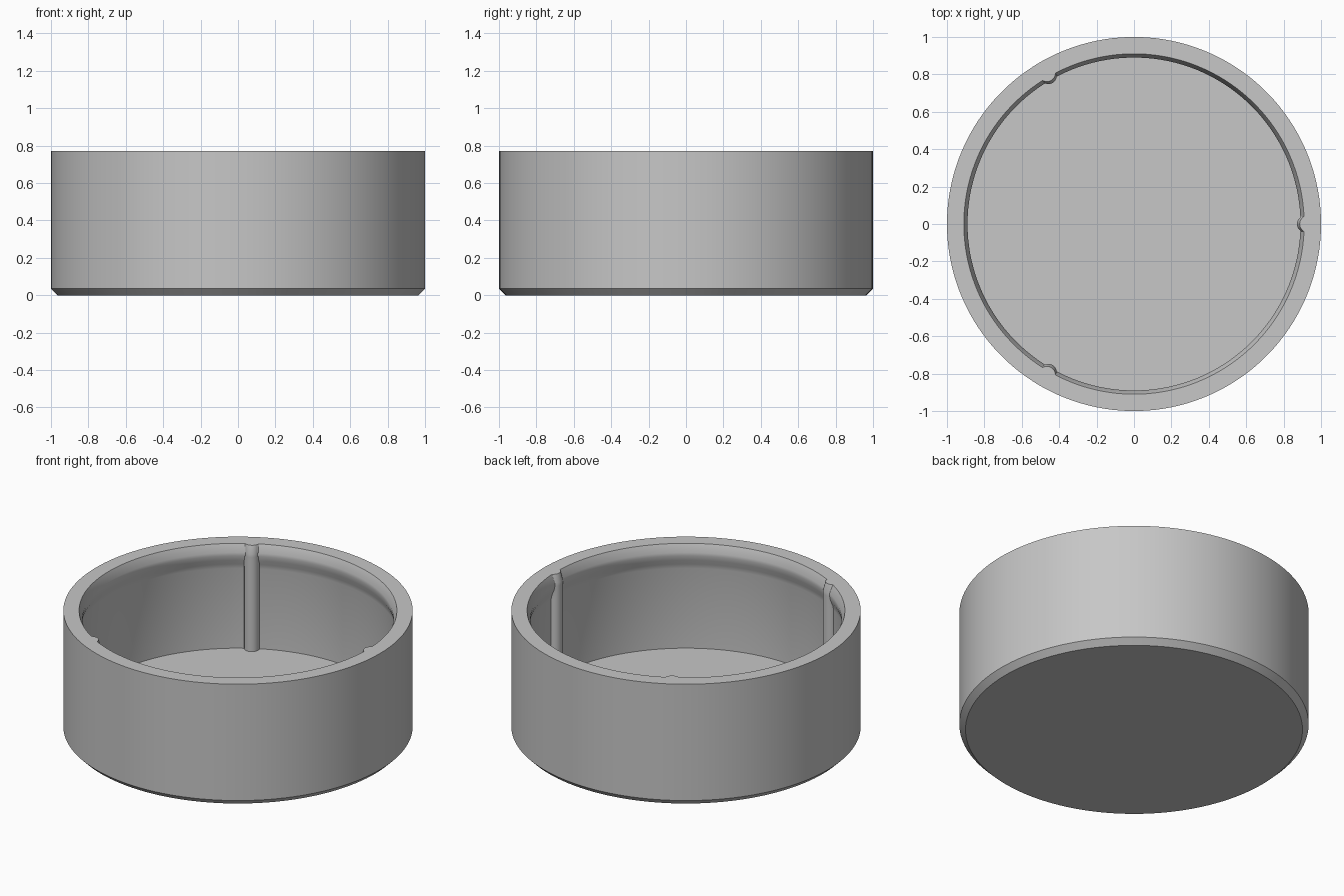
import bpy, bmesh, math

cube = bpy.data.objects.get("Cube")
if cube:
    bpy.data.objects.remove(cube)

HEIGHT, FLOOR = 0.77, 0.105
WALL, RIB_R, RIBS = 0.915, 0.044, 3

grey = bpy.data.materials.new("plain grey")
grey.use_nodes = True
grey.diffuse_color = (0.57, 0.57, 0.57, 1)
grey.node_tree.nodes["Principled BSDF"].inputs["Base Color"].default_value = grey.diffuse_color

# Angles around the cup, packed closely across each rib
half = math.asin(RIB_R / WALL)
third = 2 * math.pi / RIBS
offsets = [half * math.sin(math.pi * i / 16) for i in range(-8, 9)]
offsets += [half + (third - 2 * half) * i / 44 for i in range(1, 44)]
angles = [(k * third + o, o) for k in range(RIBS) for o in offsets]


def inner_radius(offset, wall, shift):
    """Wall radius, pulled inward where a round rib stands proud of it."""
    if abs(offset) > half:
        return wall
    side = WALL * math.sin(offset)
    depth = math.sqrt(max(RIB_R ** 2 - side ** 2, 0))
    return min(wall, WALL * math.cos(offset) + shift - depth)


bm = bmesh.new()


def ring(z, radius):
    return [bm.verts.new((radius(o) * math.cos(a), radius(o) * math.sin(a), z))
            for a, o in angles]


# Outside: chamfered foot and straight wall
rings = [ring(z, lambda o, r=r: r)
         for r, z in [(0.965, 0), (1, 0.035), (1, HEIGHT)]]

# Inside: flared mouth, snap bead, wall with ribs (wall radius, depth, rib shift)
inside = [(0.91, 0, 0.015), (0.89, 0.05, 0), (0.89, 0.07, 0), (0.896, 0.1, 0),
          (0.908, 0.13, 0), (WALL, 0.16, 0), (WALL, HEIGHT - FLOOR, 0)]
rings += [ring(HEIGHT - d, lambda o, w=w, s=s: inner_radius(o, w, s))
          for w, d, s in inside]

count = len(angles)
for low, high in zip(rings, rings[1:]):
    for i in range(count):
        j = (i + 1) % count
        bm.faces.new((low[i], low[j], high[j], high[i]))
bm.faces.new(rings[0][::-1])
bm.faces.new(rings[-1])
bmesh.ops.recalc_face_normals(bm, faces=bm.faces)

mesh = bpy.data.meshes.new("round_cup")
bm.to_mesh(mesh)
bm.free()
mesh.materials.append(grey)
cup = bpy.data.objects.new("round_cup", mesh)
bpy.context.collection.objects.link(cup)

bpy.ops.object.select_all(action="DESELECT")
cup.select_set(True)
bpy.context.view_layer.objects.active = cup
bpy.ops.object.shade_smooth_by_angle(angle=math.radians(30))
